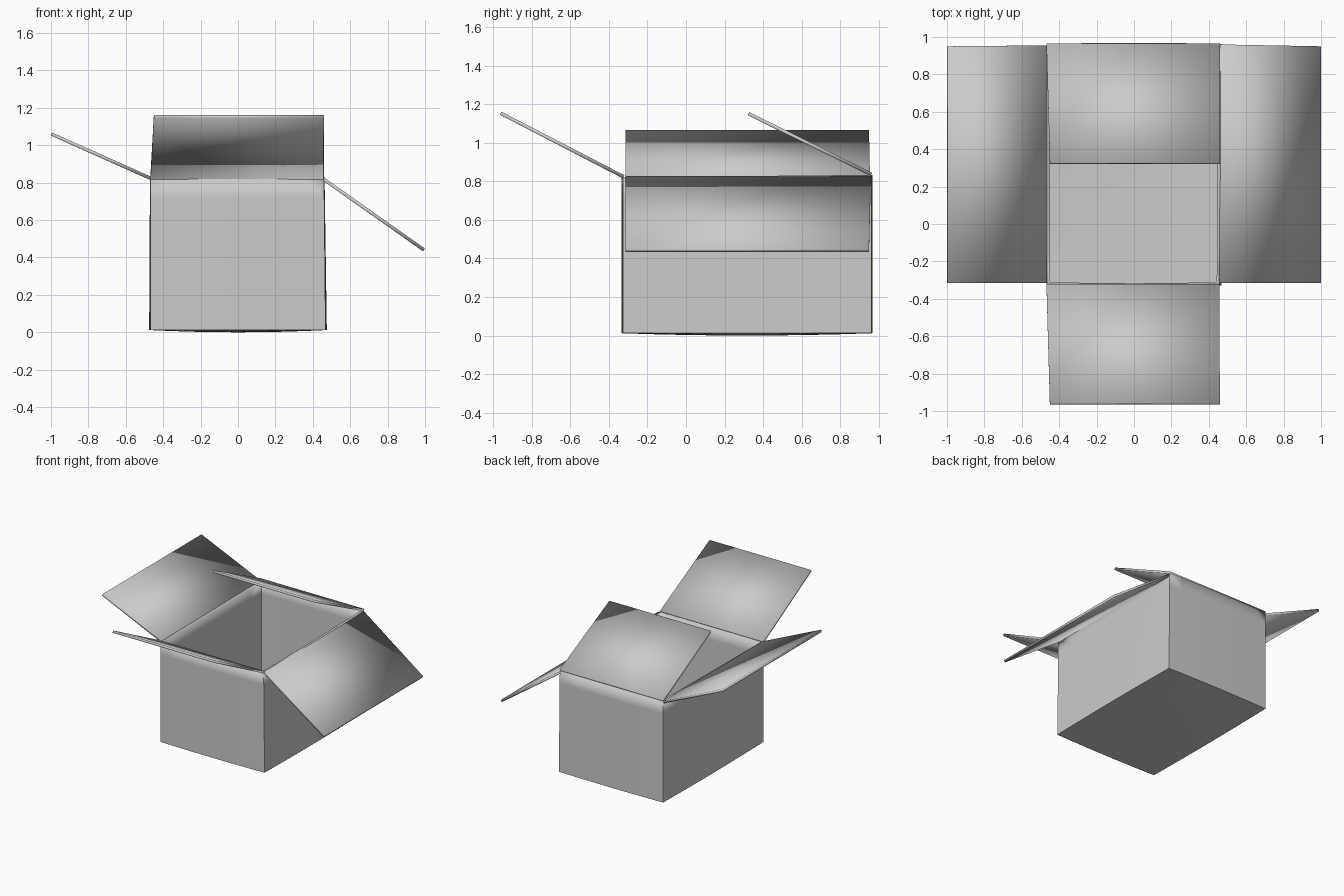
import bpy, bmesh

if "Cube" in bpy.data.objects:
    bpy.data.objects.remove(bpy.data.objects["Cube"])

THICK = 0.018


def finish(name, bm):
    """Turn a bmesh sheet into a cardboard object with thickness."""
    mesh = bpy.data.meshes.new(name)
    bm.to_mesh(mesh)
    bm.free()
    obj = bpy.data.objects.new(name, mesh)
    bpy.context.collection.objects.link(obj)
    mod = obj.modifiers.new("Thickness", 'SOLIDIFY')
    mod.thickness = THICK
    mod.offset = -1
    mod.use_even_offset = True
    bpy.ops.object.select_all(action='DESELECT')
    obj.select_set(True)
    bpy.context.view_layer.objects.active = obj
    bpy.ops.object.shade_smooth_by_angle(angle=0.5)
    return obj


# Open carton body: a gridded cube without its top, slightly bulged
bm = bmesh.new()
bmesh.ops.create_cube(bm, size=2)
bmesh.ops.subdivide_edges(bm, edges=bm.edges[:], cuts=7, use_grid_fill=True)
top = [f for f in bm.faces if f.calc_center_median().z > 0.999]
bmesh.ops.delete(bm, geom=top, context='FACES')
for v in bm.verts:
    a, b, c = v.co
    t = (c + 1) / 2
    half_x = 0.468 if a < 0 else 0.468 - 0.008 * t
    x = a * (half_x + 0.007 * (1 - b * b) * (1 - 0.6 * t))
    y = 0.317 + b * (0.645 + 0.007 * (1 - a * a))
    z = 0.012 + 0.81 * t + 0.006 * t * (b + 1)
    z -= 0.012 * (1 - a * a) * (1 - b * b) * (1 - t)
    v.co = (x, y, z)
finish("box_body", bm)

# Four open flaps: hinge edge then tip edge, given on the upper surface
flaps = {
    "left_flap": [(-0.465, -0.315, 0.832), (-0.465, 0.955, 0.832),
                  (-0.993, 0.95, 1.068), (-0.993, -0.315, 1.068)],
    "right_flap": [(0.46, 0.96, 0.828), (0.46, -0.315, 0.828),
                   (0.999, -0.315, 0.448), (0.999, 0.95, 0.448)],
    "front_flap": [(0.457, -0.32, 0.832), (-0.468, -0.32, 0.832),
                   (-0.45, -0.958, 1.162), (0.459, -0.958, 1.162)],
    "back_flap": [(-0.468, 0.966, 0.845), (0.459, 0.966, 0.845),
                  (0.459, 0.328, 1.16), (-0.45, 0.328, 1.16)],
}
for name, corners in flaps.items():
    bm = bmesh.new()
    face = bm.faces.new([bm.verts.new(p) for p in corners])
    face.normal_update()
    if face.normal.z < 0:
        face.normal_flip()
    finish(name, bm)
